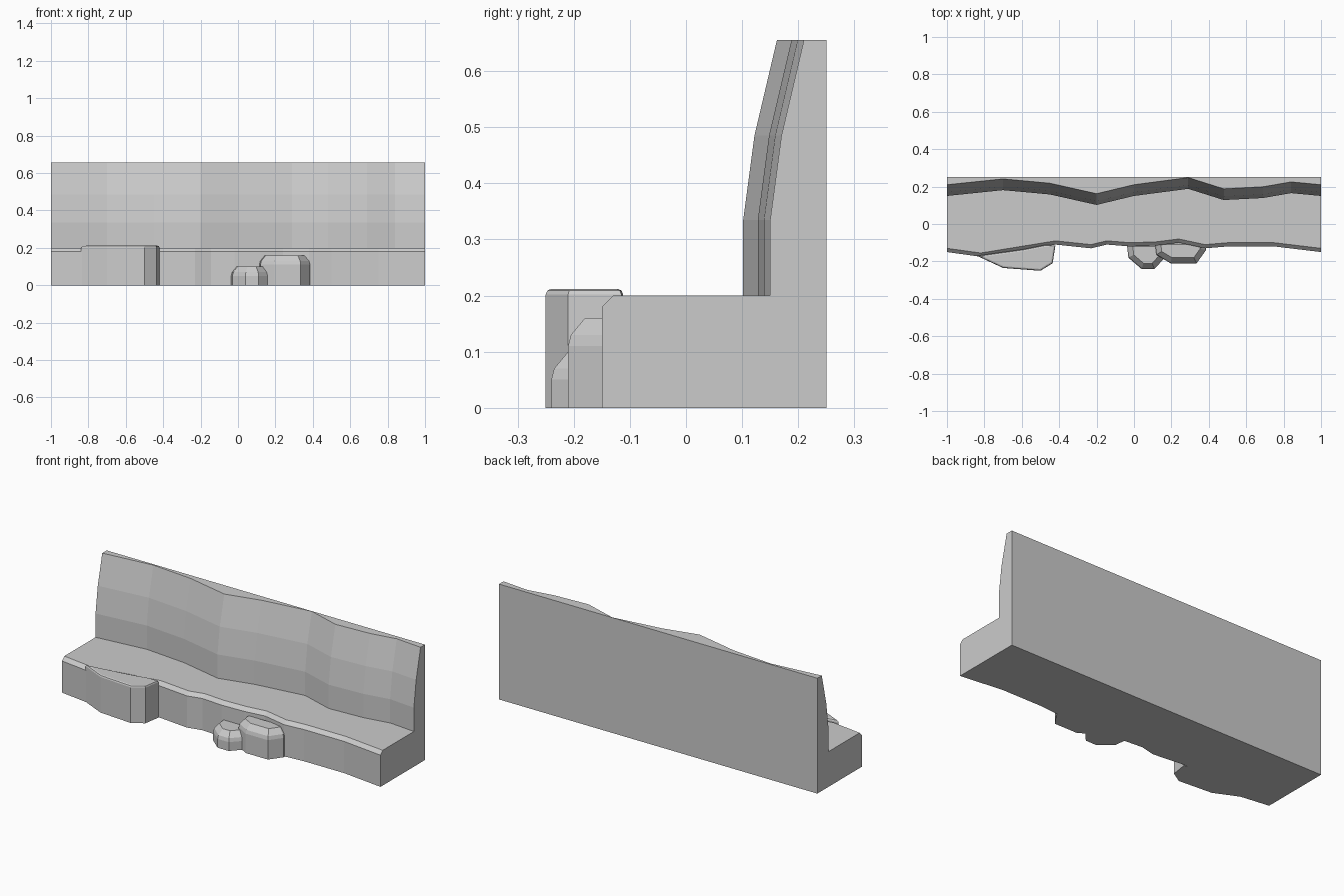
import bpy, bmesh

if "Cube" in bpy.data.objects:
    bpy.data.objects.remove(bpy.data.objects["Cube"])


def finish(bm, name):
    bmesh.ops.recalc_face_normals(bm, faces=bm.faces[:])
    mesh = bpy.data.meshes.new(name)
    bm.to_mesh(mesh)
    bm.free()
    obj = bpy.data.objects.new(name, mesh)
    bpy.context.collection.objects.link(obj)
    return obj


def sample(path, x):
    for (x0, y0), (x1, y1) in zip(path, path[1:]):
        if x <= x1:
            return y0 + (y1 - y0) * (x - x0) / (x1 - x0)
    return path[-1][1]


def rock(name, outline, levels):
    """Upright prism with a rounded top; levels are (rise, inset) steps."""
    bm = bmesh.new()
    base = bm.faces.new([bm.verts.new((x, y, 0)) for x, y in outline])
    side = bmesh.ops.extrude_face_region(bm, geom=[base], use_keep_orig=True)
    top = [f for f in side["geom"] if isinstance(f, bmesh.types.BMFace)][0]
    for v in top.verts:
        v.co.z = levels[0][0]
    bmesh.ops.recalc_face_normals(bm, faces=bm.faces[:])
    for rise, inset in levels[1:]:
        z = top.verts[0].co.z + rise
        bmesh.ops.inset_region(bm, faces=[top], thickness=inset,
                               use_even_offset=True)
        for v in top.verts:
            v.co.z = z
    return finish(bm, name)


# Cliff: wavy ledge edge and wavy wall foot, lofted as one section along x
ledge = [(-1, -.15), (-.82, -.175), (-.42, -.11), (-.23, -.13), (-.145, -.11),
         (-.02, -.12), (.12, -.115), (.24, -.1), (.38, -.13), (.5, -.12),
         (.75, -.12), (1, -.15)]
wall = [(-1, .15), (-.7, .181), (-.45, .158), (-.2, .102), (0, .15),
        (.29, .188), (.48, .128), (.69, .139), (.84, .165), (1, .15)]

bm = bmesh.new()
rings = []
for x in sorted({p[0] for p in ledge + wall}):
    f, b = sample(ledge, x), sample(wall, x)
    section = [(.25, 0), (f, 0), (f, .18), (f + .02, .2), (b, .2), (b, .335),
               (b + .02, .485), (b + .06, .655), (.25, .655)]
    rings.append([bm.verts.new((x, y, z)) for y, z in section])
n = len(rings[0])
for a, c in zip(rings, rings[1:]):
    for i in range(n):
        j = (i + 1) % n
        bm.faces.new((a[i], a[j], c[j], c[i]))
bm.faces.new(rings[0])
bm.faces.new(rings[-1])
finish(bm, "cliff")

# Flat slab of rock on the left
rock("ledge_slab", [(-.84, -.17), (-.7, -.235), (-.5, -.25), (-.435, -.21),
                    (-.42, -.115), (-.475, -.112), (-.59, -.135)],
     [(.202, 0), (.007, .003), (.003, .007)])

# Two boulders at the foot
rock("small_boulder", [(-.04, -.09), (-.03, -.18), (.04, -.24), (.11, -.24),
                       (.165, -.18), (.16, -.09)],
     [(.05, 0), (.02, .005), (.03, .025)])
rock("large_boulder", [(.11, -.08), (.12, -.165), (.195, -.21), (.335, -.21),
                       (.385, -.14), (.38, -.08)],
     [(.11, 0), (.02, .005), (.03, .025)])
